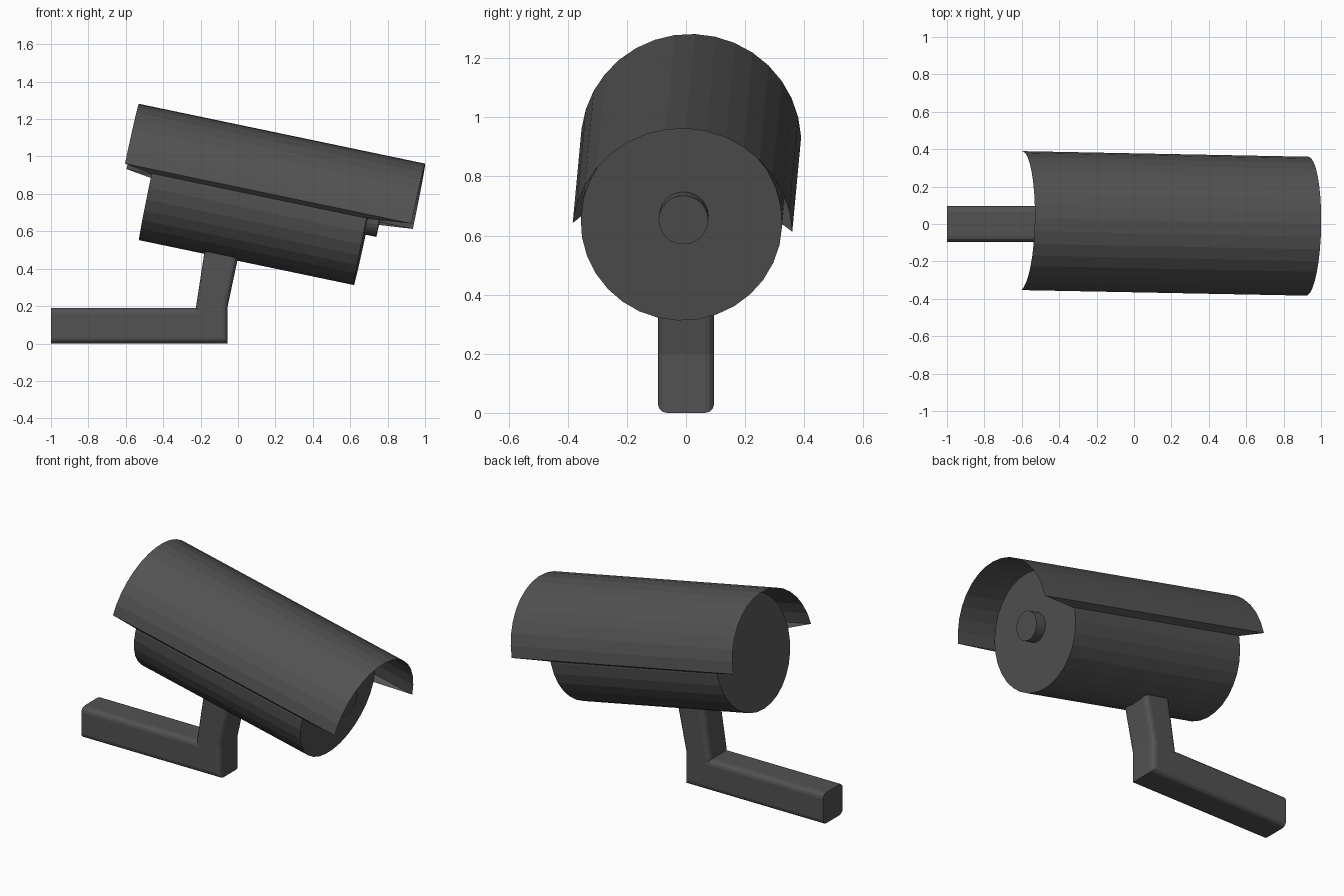
import bpy, bmesh, math
from mathutils import Matrix, Vector

if "Cube" in bpy.data.objects:
    bpy.data.objects.remove(bpy.data.objects["Cube"])

grey = bpy.data.materials.new("dark_grey")
grey.diffuse_color = (0.085, 0.085, 0.085, 1)
grey.use_nodes = True
grey.node_tree.nodes["Principled BSDF"].inputs["Base Color"].default_value = grey.diffuse_color

# Camera head frame: local x along the barrel, z up, tilted down towards +x
HEAD = (Matrix.Translation((0.158, 0.002, 0.757))
        @ Matrix.Rotation(math.radians(-1.12), 4, 'Z')
        @ Matrix.Rotation(math.radians(11.8), 4, 'Y')
        @ Matrix.Rotation(math.radians(-2.3), 4, 'X'))


def finish(name, bm, matrix=None):
    bmesh.ops.remove_doubles(bm, verts=bm.verts, dist=1e-4)
    bmesh.ops.recalc_face_normals(bm, faces=bm.faces)
    if matrix:
        bm.transform(matrix)
    me = bpy.data.meshes.new(name)
    bm.to_mesh(me)
    bm.free()
    me.materials.append(grey)
    ob = bpy.data.objects.new(name, me)
    bpy.context.collection.objects.link(ob)
    return ob


def loft(bm, rings, closed):
    """Skin quads between rings of points."""
    vs = [[bm.verts.new(p) for p in r] for r in rings]
    n = len(vs[0])
    for a, b in zip(vs, vs[1:]):
        for i in range(n if closed else n - 1):
            j = (i + 1) % n
            bm.faces.new((a[i], a[j], b[j], b[i]))
    if closed:
        bm.faces.new(vs[0])
        bm.faces.new(vs[-1])


def barrel(name, x0, x1, radius, y, z, sides):
    bm = bmesh.new()
    ang = [2 * math.pi * i / sides for i in range(sides)]
    loft(bm, [[(x, y + radius * math.cos(a), z + radius * math.sin(a)) for a in ang]
              for x in (x0, x1)], True)
    return finish(name, bm, HEAD)


# Body and lens
barrel("camera_body", -0.631, 0.543, 0.341, -0.007, 0.0, 32)
barrel("lens", 0.50, 0.607, 0.084, 0.0, 0.02, 24)

# Sun hood: open half shell, with narrow strips joining its edges to the body
bm = bmesh.new()
R, start = 0.373, math.radians(4.8)
arc = [start + (math.pi - 2 * start) * i / 16 for i in range(17)]
loft(bm, [[(x, R * math.cos(a), R * math.sin(a)) for a in arc] for x in (-0.781, 0.783)], False)
for s in (1, -1):
    ye, ze = s * R * math.cos(start), R * math.sin(start)
    yi = s * 0.338 - 0.007
    quad = [(-0.781, ye, ze), (0.783, ye, ze), (0.543, yi, 0.008), (-0.631, yi, 0.008)]
    bm.faces.new([bm.verts.new(p) for p in quad])
finish("sun_hood", bm, HEAD)


# Wall bracket: rounded section swept along the arm and up the post
def section(outer, inner, half=0.095, r=0.03):
    o, i = Vector((outer[0], 0, outer[1])), Vector((inner[0], 0, inner[1]))
    t = r / 0.19
    pts = []
    for cy, ct, a0 in ((1, 1, 0), (-1, 1, 90), (-1, 0, 180), (1, 0, 270)):
        for k in range(4):
            a = math.radians(a0 + 30 * k)
            y = cy * (half - r) + r * math.cos(a)
            f = (1 - t if ct else t) + t * math.sin(a)
            p = o.lerp(i, f)
            pts.append((p.x, y, p.z))
    return pts


bm = bmesh.new()
loft(bm, [section((-1.0, 0.0), (-1.0, 0.19)),
          section((-0.055, 0.0), (-0.225, 0.19)),
          section((-0.055, 0.20), (-0.225, 0.192)),
          section((0.015, 0.53), (-0.17, 0.55))], True)
finish("wall_bracket", bm)
